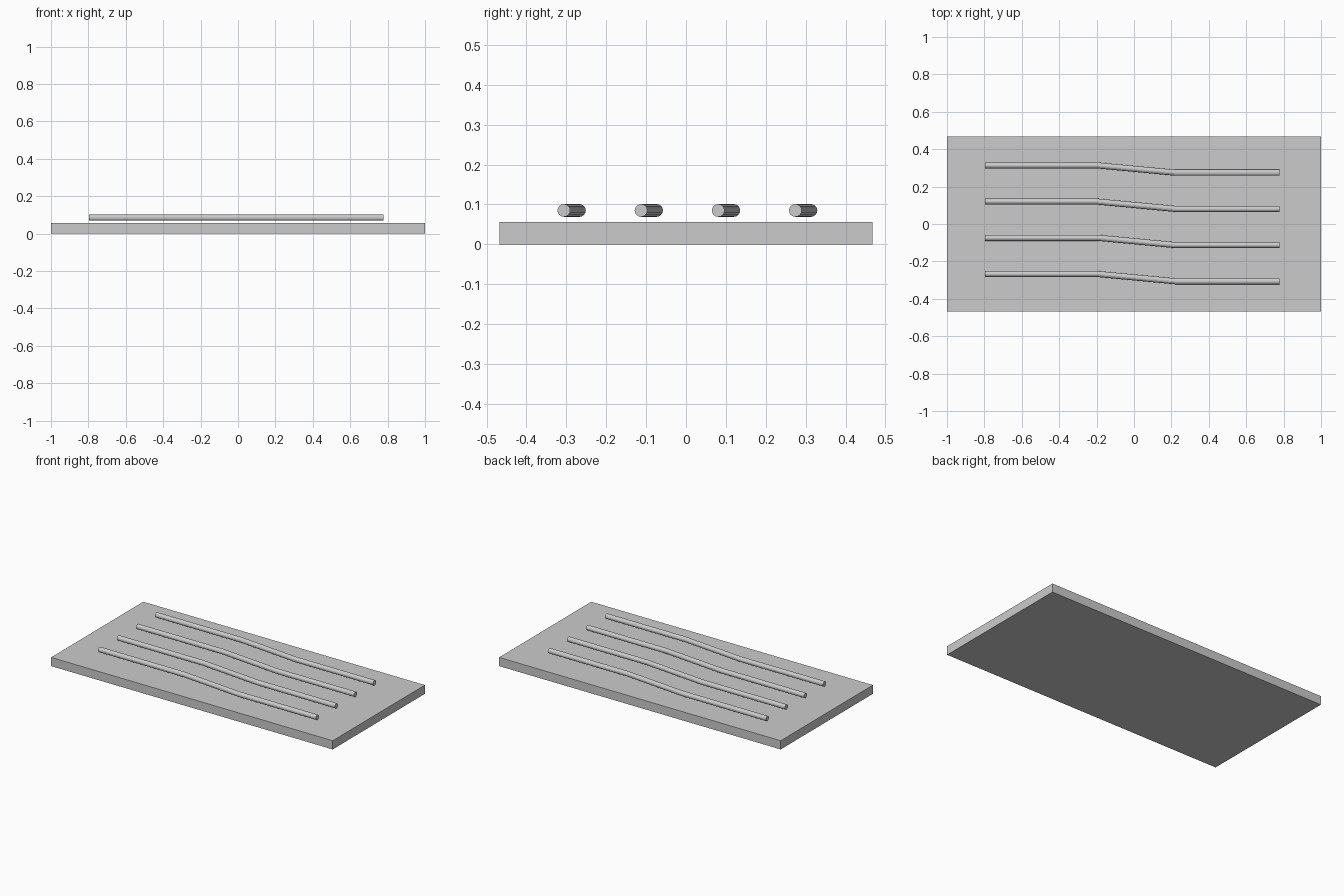
import bpy
from mathutils import Matrix, Vector
import bmesh
import math

cube = bpy.data.objects.get("Cube")
if cube:
    bpy.data.objects.remove(cube, do_unlink=True)

grey = bpy.data.materials.new("plain_grey")
grey.use_nodes = True
colour = (0.6, 0.6, 0.6, 1)
grey.diffuse_color = colour
grey.node_tree.nodes["Principled BSDF"].inputs["Base Color"].default_value = colour


def add_object(name, bm):
    mesh = bpy.data.meshes.new(name)
    bmesh.ops.recalc_face_normals(bm, faces=bm.faces)
    bm.to_mesh(mesh)
    bm.free()
    mesh.materials.append(grey)
    obj = bpy.data.objects.new(name, mesh)
    bpy.context.collection.objects.link(obj)
    return obj


# Flat base slab
SLAB = Vector((2.0, 0.935, 0.056))
bm = bmesh.new()
bmesh.ops.create_cube(bm, size=1, matrix=Matrix.Translation((0, 0, SLAB.z / 2)) @ Matrix.Diagonal((*SLAB, 1)))
add_object("base_slab", bm)

# Bent rods floating just above the slab
RADIUS, SIDES, HEIGHT, BEND = 0.016, 16, 0.085, 0.039
PATH = [(-0.797, 0), (-0.195, 0), (0.22, -BEND), (0.778, -BEND)]


def bent_rod(name, y):
    bm = bmesh.new()
    rings = []
    for px, dy in PATH:
        ring = []
        for i in range(SIDES):
            a = math.tau * i / SIDES
            ring.append(bm.verts.new((px, y + dy + RADIUS * math.cos(a), HEIGHT + RADIUS * math.sin(a))))
        rings.append(ring)
    for a, b in zip(rings, rings[1:]):
        for i in range(SIDES):
            j = (i + 1) % SIDES
            bm.faces.new((a[i], a[j], b[j], b[i]))
    bm.faces.new(rings[0])
    bm.faces.new(rings[-1])
    add_object(name, bm)


for n in range(4):
    bent_rod(f"bent_rod_{n + 1}", 0.023 + (n - 1.5) * 0.1935)
